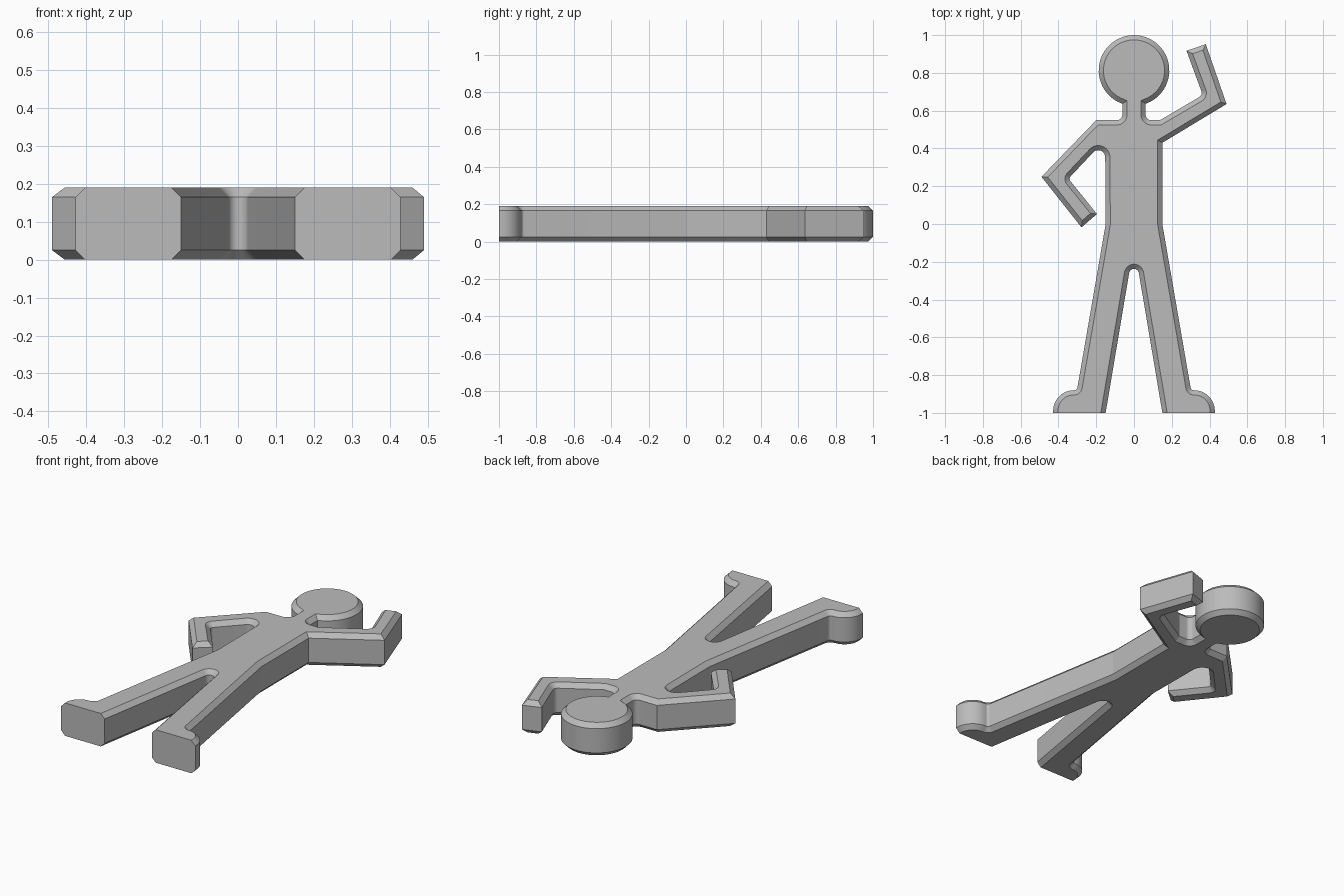
import bpy
import bmesh
import math
from mathutils import Vector

cube = bpy.data.objects.get("Cube")
if cube:
    bpy.data.objects.remove(cube, do_unlink=True)

HEIGHT, CHAMFER = 0.19, 0.025
STEP = math.radians(7.5)      # arc resolution
SHARP = math.radians(9)       # smoothing limit


def arc(centre, radius, start, sweep):
    n = max(2, math.ceil(abs(sweep) / STEP))
    return [centre + radius * Vector((math.cos(start + sweep * i / n),
                                      math.sin(start + sweep * i / n)))
            for i in range(n + 1)]


def rounded(corners):
    """Turn (x, y, radius) corners into a path with filleted corners."""
    path = []
    for i, (x, y, r) in enumerate(corners):
        p = Vector((x, y))
        if r == 0:
            path.append(p)
            continue
        a = (Vector(corners[i - 1][:2]) - p).normalized()
        b = (Vector(corners[(i + 1) % len(corners)][:2]) - p).normalized()
        half = a.angle(b) / 2
        centre = p + (a + b).normalized() * r / math.sin(half)
        start = p + a * r / math.tan(half) - centre
        end = p + b * r / math.tan(half) - centre
        angle = math.atan2(start.y, start.x)
        sweep = math.atan2(start.x * end.y - start.y * end.x, start.dot(end))
        path += arc(centre, r, angle, sweep)
    return path


# Leg from hip to inner sole, overshooting the sole so it can be cut flat
leg = [(0.15, 0, 0), (0.302, -0.88, 0.018), (0.428, -0.88, 0.11),
       (0.428, -1.1, 0), (0.167, -1.1, 0)]
# Bent arm with the hand by the hip, from armpit to shoulder
low_arm = [(-0.153, 0.446, 0.037), (-0.347, 0.24, 0.02), (-0.196, 0.053, 0),
           (-0.278, -0.018, 0), (-0.49, 0.25, 0), (-0.2, 0.55, 0)]
# Raised arm, from shoulder to armpit
high_arm = [(0.138, 0.55, 0), (0.364, 0.683, 0.025), (0.278, 0.917, 0),
            (0.38, 0.952, 0), (0.49, 0.635, 0), (0.15, 0.43, 0)]
# Neck sides meeting the round head
NECK, HEAD_Y, HEAD_R = 0.062, 0.813, 0.187
chin = HEAD_Y - math.sqrt(HEAD_R ** 2 - NECK ** 2)
left_neck = [(NECK, chin, 0), (NECK, 0.55, 0.028)]
mirror = lambda pts: [(-x, y, r) for x, y, r in reversed(pts)]

# Clockwise from the neck round to the other side of the neck
outline = rounded(left_neck + high_arm + leg + [(0, -0.107, 0.026)]
                  + mirror(leg) + low_arm + mirror(left_neck))
gap = math.asin(NECK / HEAD_R)
head = arc(Vector((0, HEAD_Y)), HEAD_R, -math.pi / 2 - gap, -2 * (math.pi - gap))
outline += head[1:-1]

# Extrude the silhouette, then chamfer both rims
bm = bmesh.new()
base = bm.faces.new([bm.verts.new((p.x, p.y, CHAMFER)) for p in outline])
base.normal_update()
if base.normal.z > 0:
    base.normal_flip()
extruded = bmesh.ops.extrude_face_region(bm, geom=[base], use_keep_orig=True)
top = next(g for g in extruded["geom"] if isinstance(g, bmesh.types.BMFace))
for v in top.verts:
    v.co.z = HEIGHT - CHAMFER
bmesh.ops.recalc_face_normals(bm, faces=bm.faces[:])
for cap, z in ((base, 0), (top, HEIGHT)):
    bmesh.ops.inset_region(bm, faces=[cap], thickness=CHAMFER,
                           use_even_offset=True, use_boundary=True)
    for v in cap.verts:
        v.co.z = z

# Cut the soles flat
cut = bmesh.ops.bisect_plane(bm, geom=bm.verts[:] + bm.edges[:] + bm.faces[:],
                             plane_co=(0, -1, 0), plane_no=(0, -1, 0),
                             clear_outer=True)
rim = [g for g in cut["geom_cut"] if isinstance(g, bmesh.types.BMEdge)]
bmesh.ops.holes_fill(bm, edges=rim, sides=0)
bmesh.ops.recalc_face_normals(bm, faces=bm.faces[:])

# Smooth curves, crisp chamfers
for f in bm.faces:
    f.smooth = True
for e in bm.edges:
    e.smooth = e.calc_face_angle(0) < SHARP

mesh = bpy.data.meshes.new("flat_figure")
bm.to_mesh(mesh)
bm.free()
figure = bpy.data.objects.new("flat_figure", mesh)
bpy.context.collection.objects.link(figure)

grey = bpy.data.materials.new("plain_grey")
grey.use_nodes = True
colour = (0.5, 0.5, 0.5, 1)
grey.diffuse_color = colour
grey.node_tree.nodes["Principled BSDF"].inputs["Base Color"].default_value = colour
mesh.materials.append(grey)
